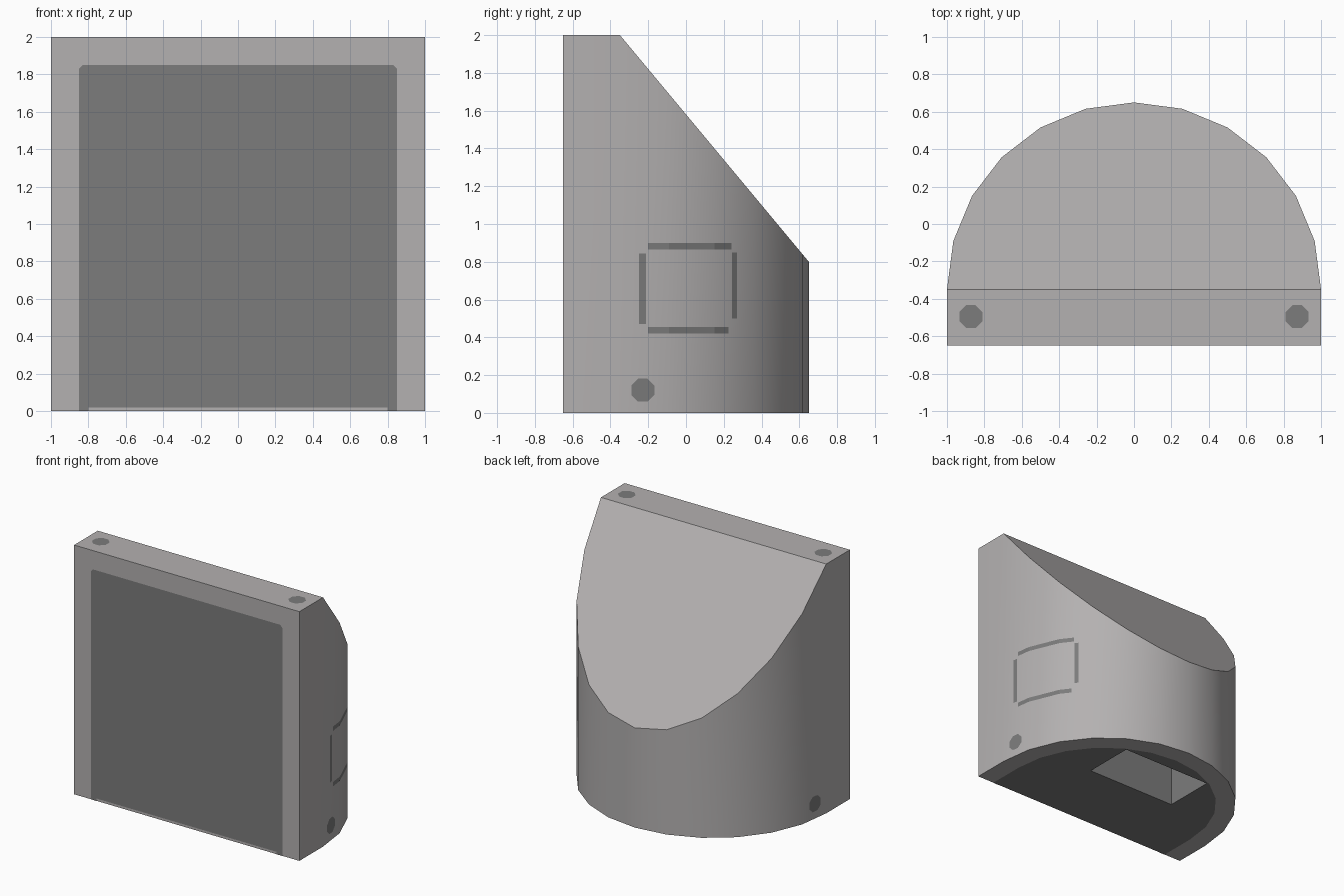
import bpy, bmesh, math
from mathutils import Vector

if "Cube" in bpy.data.objects:
    bpy.data.objects.remove(bpy.data.objects["Cube"])


def make_mat(name, rgb):
    m = bpy.data.materials.new(name)
    m.diffuse_color = (*rgb, 1)
    m.use_nodes = True
    m.node_tree.nodes["Principled BSDF"].inputs["Base Color"].default_value = m.diffuse_color
    return m


LIGHT = make_mat("light grey", (0.455, 0.44, 0.44))
DARK = make_mat("dark grey", (0.20, 0.20, 0.20))
EPS = 0.002          # lift of painted plates
CY = -0.35           # centre of the half-round plan
FRONT = -0.65


def finish(name, bm, mats):
    me = bpy.data.meshes.new(name)
    bm.to_mesh(me)
    bm.free()
    for m in mats:
        me.materials.append(m)
    ob = bpy.data.objects.new(name, me)
    bpy.context.collection.objects.link(ob)
    return ob


def arc(r):
    return [(r * math.cos(math.pi * i / 12), CY + r * math.sin(math.pi * i / 12)) for i in range(13)]


def plate(name, polys, facing):
    """Thin painted faces, all turned towards the facing direction."""
    bm = bmesh.new()
    for pts in polys:
        f = bm.faces.new([bm.verts.new(p) for p in pts])
        f.normal_update()
        if f.normal.dot(Vector(facing)) < 0:
            f.normal_flip()
    return finish(name, bm, [DARK])


# Body: half-round plan, sloping cut at the back, slot in the base
bm = bmesh.new()
outer = [(1, FRONT)] + arc(1) + [(-1, FRONT)]
inner = [(0.85, FRONT)] + arc(0.85) + [(-0.85, FRONT)]
n = len(outer)
low = [bm.verts.new((x, y, 0)) for x, y in outer]
rim = [bm.verts.new((x, y, 0)) for x, y in inner]
top = [bm.verts.new((x, y, min(2, 2 - 1.2 * (y - CY)))) for x, y in outer]
for i in range(n - 1):
    bm.faces.new((low[i], low[i + 1], top[i + 1], top[i]))      # round wall
    bm.faces.new((low[i], rim[i], rim[i + 1], low[i + 1]))      # light base rim
bm.faces.new((low[0], top[0], top[-1], low[-1], rim[-1], rim[0]))  # front
bm.faces.new(top[1:-1])                                         # slope
bm.faces.new((top[0], top[1], top[-2], top[-1]))                # flat top

# Dark base with the slot opening, then slot walls and ceiling
slot = [(-0.4, -0.035), (0.4, -0.035), (0.4, 0.385), (-0.4, 0.385)]
s0 = [bm.verts.new((x, y, 0)) for x, y in slot]
s1 = [bm.verts.new((x, y, 0.5)) for x, y in slot]
edges = []
for loop in (rim, s0):
    for i in range(len(loop)):
        a, b = loop[i], loop[(i + 1) % len(loop)]
        edges.append(bm.edges.get((a, b)) or bm.edges.new((a, b)))
dark = [f for f in bmesh.ops.triangle_fill(bm, edges=edges, use_beauty=True)["geom"]
        if isinstance(f, bmesh.types.BMFace)]
for i in range(4):
    j = (i + 1) % 4
    dark.append(bm.faces.new((s0[i], s0[j], s1[j], s1[i])))
dark.append(bm.faces.new(s1))
for f in dark:
    f.material_index = 1
bmesh.ops.recalc_face_normals(bm, faces=bm.faces[:])
body = finish("body", bm, [LIGHT, DARK])
bpy.context.view_layer.objects.active = body
body.select_set(True)
bpy.ops.object.shade_smooth_by_angle(angle=math.radians(30))

# Front panel with softened top corners and two short feet
half = [(0, 0.02), (0.8, 0.02), (0.8, 0), (0.85, 0), (0.85, 1.83), (0.83, 1.85)]
outline = half + [(-x, z) for x, z in half[:0:-1]]
plate("front_panel", [[(x, FRONT - EPS, z) for x, z in outline]], (0, -1, 0))


def octagon(r):
    return [(r * math.cos(math.pi * (i + .5) / 4), r * math.sin(math.pi * (i + .5) / 4)) for i in range(8)]


def wall_x(y):
    """Right-hand wall position at depth y."""
    for (x0, y0), (x1, y1) in zip(outer, outer[1:]):
        if y0 <= y <= y1:
            return x0 + (x1 - x0) * (y - y0) / (y1 - y0) + EPS
    return 1


# Dots on the top and low on both sides
for side, label in ((1, "right"), (-1, "left")):
    plate("top_dot_" + label, [[(side * 0.872 + a, -0.495 + b, 2 + EPS) for a, b in octagon(0.066)]], (0, 0, 1))
    plate("side_dot_" + label,
          [[(side * wall_x(-0.228 + a), -0.228 + a, 0.12 + b) for a, b in octagon(0.066)]], (side, 0, 0))

# Square outline on the right wall, bent to follow the facets
bars = [(-0.2, 0.24, 0.865, 0.9), (-0.2, 0.225, 0.42, 0.455),
        (-0.248, -0.212, 0.47, 0.845), (0.244, 0.27, 0.5, 0.85)]
polys = []
for y0, y1, z0, z1 in bars:
    cuts = [y0] + [y for _, y in outer[:8] if y0 < y < y1] + [y1]
    for a, b in zip(cuts, cuts[1:]):
        polys.append([(wall_x(a), a, z0), (wall_x(b), b, z0), (wall_x(b), b, z1), (wall_x(a), a, z1)])
plate("side_square_outline", polys, (1, 0, 0))
